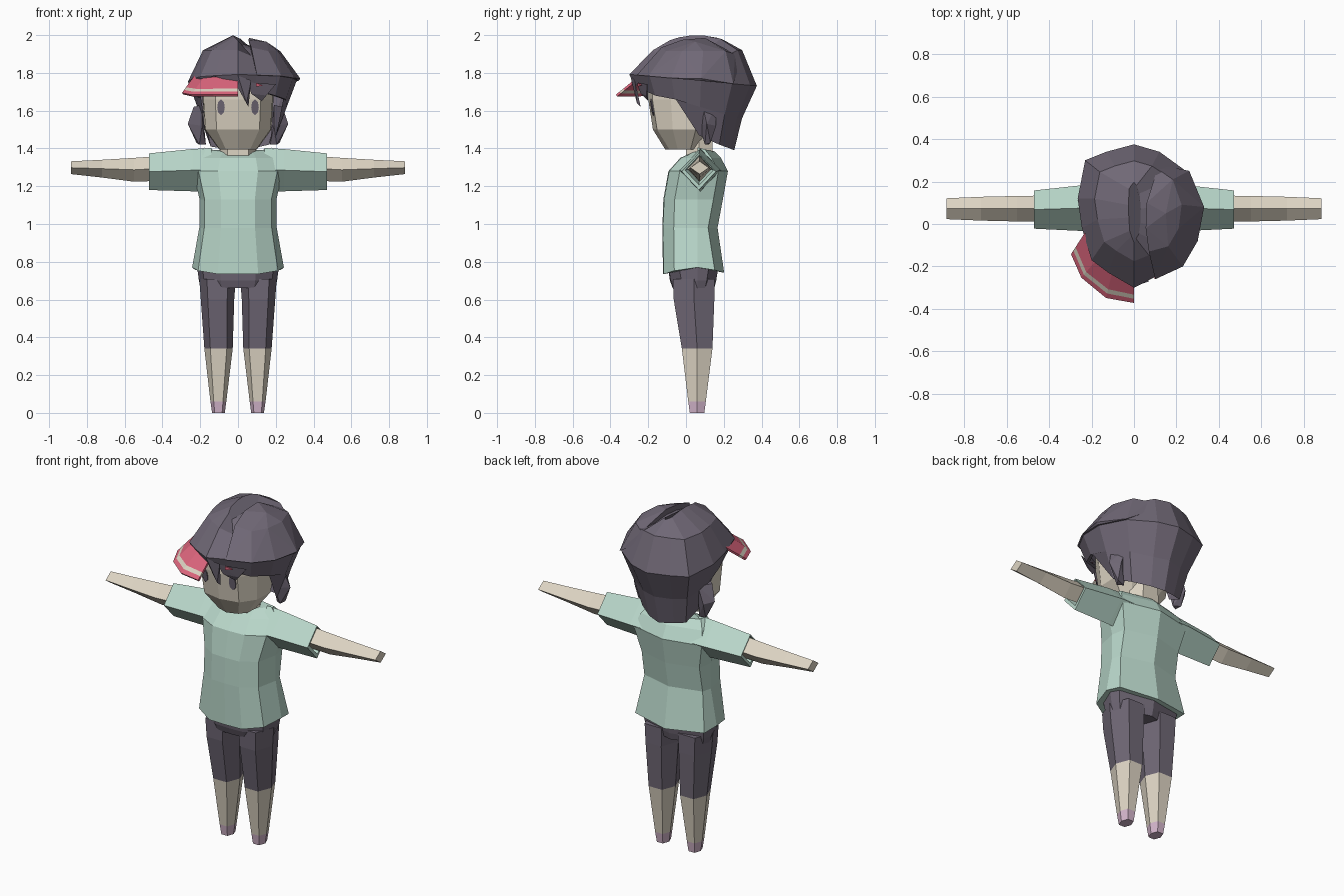
import bpy, bmesh
from mathutils import Vector

if "Cube" in bpy.data.objects:
    bpy.data.objects.remove(bpy.data.objects["Cube"])

# ---------- colours ----------
def material(name, r, g, b):
    lin = [(c / 255 / 12.92 if c < 11 else ((c / 255 + .055) / 1.055) ** 2.4) for c in (r, g, b)]
    m = bpy.data.materials.new(name)
    m.diffuse_color = (*lin, 1)
    m.use_nodes = True
    m.node_tree.nodes["Principled BSDF"].inputs["Base Color"].default_value = m.diffuse_color
    return m

HAIR = material("dark_purple_grey", 112, 104, 118)
SKIN = material("pale_skin", 222, 213, 196)
SHIRT = material("mint_green", 186, 216, 203)
RED = material("rose_red", 222, 102, 126)
SHOE = material("pale_lilac", 212, 182, 204)

# ---------- helpers ----------
def finish(name, bm, mats, rule=None):
    bmesh.ops.recalc_face_normals(bm, faces=bm.faces)
    if rule:
        for f in bm.faces:
            f.material_index = rule(f.calc_center_median())
    me = bpy.data.meshes.new(name)
    bm.to_mesh(me)
    bm.free()
    for m in mats:
        me.materials.append(m)
    ob = bpy.data.objects.new(name, me)
    bpy.context.collection.objects.link(ob)
    return ob

def loft(name, rings, mats, caps=(True, True), rule=None, closed=True):
    bm = bmesh.new()
    vs = [[bm.verts.new(p) for p in r] for r in rings]
    n = len(rings[0])
    for a, b in zip(vs, vs[1:]):
        for i in range(n if closed else n - 1):
            j = (i + 1) % n
            bm.faces.new((a[i], a[j], b[j], b[i]))
    if caps[0]:
        bm.faces.new(vs[0])
    if caps[1]:
        bm.faces.new(vs[-1])
    return finish(name, bm, mats, rule)

def hull(name, pts, mat):
    bm = bmesh.new()
    for p in pts:
        bm.verts.new(p)
    bmesh.ops.convex_hull(bm, input=bm.verts[:])
    return finish(name, bm, [mat])

def sym(half):
    """Mirror a half outline that starts and ends on x = 0."""
    return half + [(-p[0], *p[1:]) for p in half[-2:0:-1]]

HEX = [(-.58, -1), (.58, -1), (1, 0), (.58, 1), (-.58, 1), (-1, 0)]

def hexring(x0, x1, y0, y1, z):
    cx, cy, rx, ry = (x0 + x1) / 2, (y0 + y1) / 2, (x1 - x0) / 2, (y1 - y0) / 2
    return [(cx + rx * a, cy + ry * b, z) for a, b in HEX]

def diamond(x, cy, cz, hy, hz):
    return [(x, cy - hy, cz), (x, cy, cz + hz), (x, cy + hy, cz), (x, cy, cz - hz)]

# ---------- shirt body and trouser hips share one outline ----------
def body_ring(z, w, f, b, dip=0):
    return sym([(0, f, z - dip), (w * .44, f + .004, z - dip), (w * .87, f + .06, z - dip * .5),
                (w, .06, z), (w * .93, b - .05, z - dip * .4), (0, b, z - dip * .8)])

loft("shirt_body", [body_ring(*r) for r in (
    (.77, .243, -.122, .202, .035), (.98, .205, -.125, .167), (1.13, .203, -.12, .195),
    (1.28, .24, -.093, .222), (1.35, .215, -.03, .185), (1.405, .18, .035, .15, .025))], [SHIRT])
loft("trouser_hips", [body_ring(*r) for r in (
    (.66, .195, -.07, .15), (.7, .207, -.085, .16), (.8, .22, -.1, .175))], [HAIR])

# ---------- sleeves and arms ----------
for side, s in (("left", 1), ("right", -1)):
    loft(side + "_sleeve", [diamond(s * x, *r) for x, *r in (
        (.14, .075, 1.285, .11, .117), (.24, .075, 1.285, .108, .112), (.47, .068, 1.277, .09, .097),
        (.47, .07, 1.285, .075, .08), (.42, .07, 1.29, .06, .065))], [SHIRT])
    loft(side + "_arm", [diamond(s * x, *r) for x, *r in (
        (.4, .072, 1.295, .062, .066), (.55, .072, 1.287, .06, .063),
        (.72, .072, 1.293, .056, .047), (.883, .072, 1.298, .049, .034))], [SKIN])

# ---------- legs ----------
def leg_colour(c):
    return 0 if c.z > .34 else 1 if c.z > .06 else 2

for side, s in (("left", 1), ("right", -1)):
    rings = [hexring(*r) for r in (
        (.012, .205, -.07, .152, .71), (.02, .197, -.065, .15, .6), (.028, .178, -.022, .14, .34),
        (.062, .146, .012, .105, .06), (.07, .137, .02, .097, 0))]
    loft(side + "_leg", [[(s * x, y, z) for x, y, z in r] for r in rings],
         [HAIR, SKIN, SHOE], rule=leg_colour)

# ---------- neck and head ----------
loft("neck", [hexring(-.1, .1, 0, .14, 1.34), hexring(-.085, .085, 0, .14, 1.48)], [SKIN])

def head_ring(z, f, w, b):
    return [(x, y, z) for x, y in sym([(0, f), (w * .64, f + .022), (w * .97, f * .4),
                                       (w, b * .4), (w * .6, b * .85), (0, b)])]

loft("head", [head_ring(*r) for r in ((1.395, -.11, .1, .06), (1.5, -.175, .177, .13),
     (1.66, -.2, .188, .19), (1.79, -.2, .185, .2), (1.87, -.13, .13, .16))], [SKIN])

# eyes: thin plates following the slope of the face
for side, s in (("left", 1), ("right", -1)):
    pts = []
    for dx, dz in ((0, 1), (.8, .6), (1, 0), (.8, -.6), (0, -1), (-.8, -.6), (-1, 0), (-.8, .6)):
        x, z = .09 + .02 * dx, 1.618 + .043 * dz
        y = -.193 + .19 * x - .156 * (z - 1.615)
        pts += [(s * x, y - .006, z), (s * x, y + .003, z)]
    hull(side + "_eye", pts, HAIR)

# ---------- hair cap: one outline scaled up to the crown and down to the rim ----------
OUT = [(0, -.3), (.1, -.26), (.23, -.2), (.3, -.08), (.32, .08), (.26, .25), (.12, .34),
       (0, .375), (-.13, .34), (-.23, .30), (-.265, .12), (-.245, -.02), (-.2, -.17), (-.12, -.23)]
MID_Z = [1.745, 1.71, 1.68, 1.66, 1.62, 1.58, 1.56, 1.56, 1.56, 1.57, 1.61, 1.67, 1.77, 1.78]
LOW_Z = [1.75, 1.71, 1.68, 1.66, 1.47, 1.42, 1.40, 1.39, 1.40, 1.41, 1.47, 1.67, 1.77, 1.78]
CY = .05

def brim_z(y):
    return 1.765 - .09 * y

def scaled(i, s, z, dy=0):
    x, y = OUT[i]
    return (x * s, CY + dy + (y - CY) * s, z)

def crown(i):
    """Narrow ridge along the parting."""
    x, y = OUT[i][0] * .1, .06 + (OUT[i][1] - CY) * .42
    return (x, y, 2 - 1.3 * (y - .06) ** 2 - (.045 if 1 <= i <= 5 else 0))

N = range(len(OUT))
loft("hair_cap", [
    [crown(i) for i in N],
    [scaled(i, .7, 1.89 if 1 <= i <= 5 else 1.92, .02) for i in N],
    [scaled(i, .97 if 1 <= i <= 5 else 1, brim_z(OUT[i][1])) for i in N],
    [scaled(i, 1 - 1.4 * (brim_z(OUT[i][1]) - MID_Z[i]), MID_Z[i]) for i in N],
    [scaled(i, .63 if LOW_Z[i] < 1.5 else .8, LOW_Z[i]) for i in N]],
    [HAIR], caps=(True, False))

# raised lobe on the wearer's left side of the parting
lobe = [(x, y, brim_z(y)) for x, y in OUT[1:6]] + [(.33, .08, 1.77), (.12, .28, 1.83)]
lobe += [scaled(i, .7, 1.915, .02) for i in range(2, 6)]
lobe += [(.07, -.13, 1.935), (.055, -.02, 1.975), (.06, .1, 1.985), (.15, .05, 1.965), (.11, .26, 1.9)]
hull("hair_lobe", lobe, HAIR)

# fringe strands
hull("fringe_centre", [(0, -.295, 1.785), (.07, -.27, 1.76), (.0, -.265, 1.72), (.06, -.255, 1.69),
                       (.055, -.24, 1.62), (.045, -.26, 1.64)], HAIR)
hull("fringe_side", [(.05, -.262, 1.75), (.2, -.205, 1.74), (.15, -.21, 1.68), (.07, -.24, 1.69),
                     (.125, -.2, 1.65)], HAIR)

# hanging side locks
for side, s in (("left", 1), ("right", -1)):
    hull(side + "_hair_lock", [(s * x, y, z) for x, y, z in (
        (.19, .06, 1.63), (.235, .09, 1.62), (.19, .16, 1.62), (.266, .11, 1.53), (.19, .07, 1.52),
        (.225, .16, 1.52), (.205, .1, 1.42), (.22, .13, 1.43), (.17, .12, 1.42))], HAIR)

# ---------- cap visor with a pale stripe ----------
inner = [Vector(p) for p in ((-.228, -.04, 1.78), (-.175, -.17, 1.775), (-.1, -.22, 1.775), (0, -.25, 1.775))]
outer = [Vector(p) for p in ((-.293, -.14, 1.69), (-.245, -.25, 1.68), (-.13, -.345, 1.68), (0, -.368, 1.68))]
rows = [[a.lerp(b, t) for a, b in zip(inner, outer)] for t in (0, .67, .83, 1)]
visor = loft("visor", rows, [RED, SKIN], caps=(False, False), closed=False)
for i, p in enumerate(visor.data.polygons):
    p.material_index = 1 if 3 <= i < 6 else 0
solid = visor.modifiers.new("thickness", 'SOLIDIFY')
solid.thickness = .012
solid.offset = 0

# small tip of the hat band showing through the fringe
hull("hat_band_tip", [(.095, -.258, 1.748), (.135, -.24, 1.733), (.095, -.258, 1.727), (.1, -.22, 1.737)], RED)
